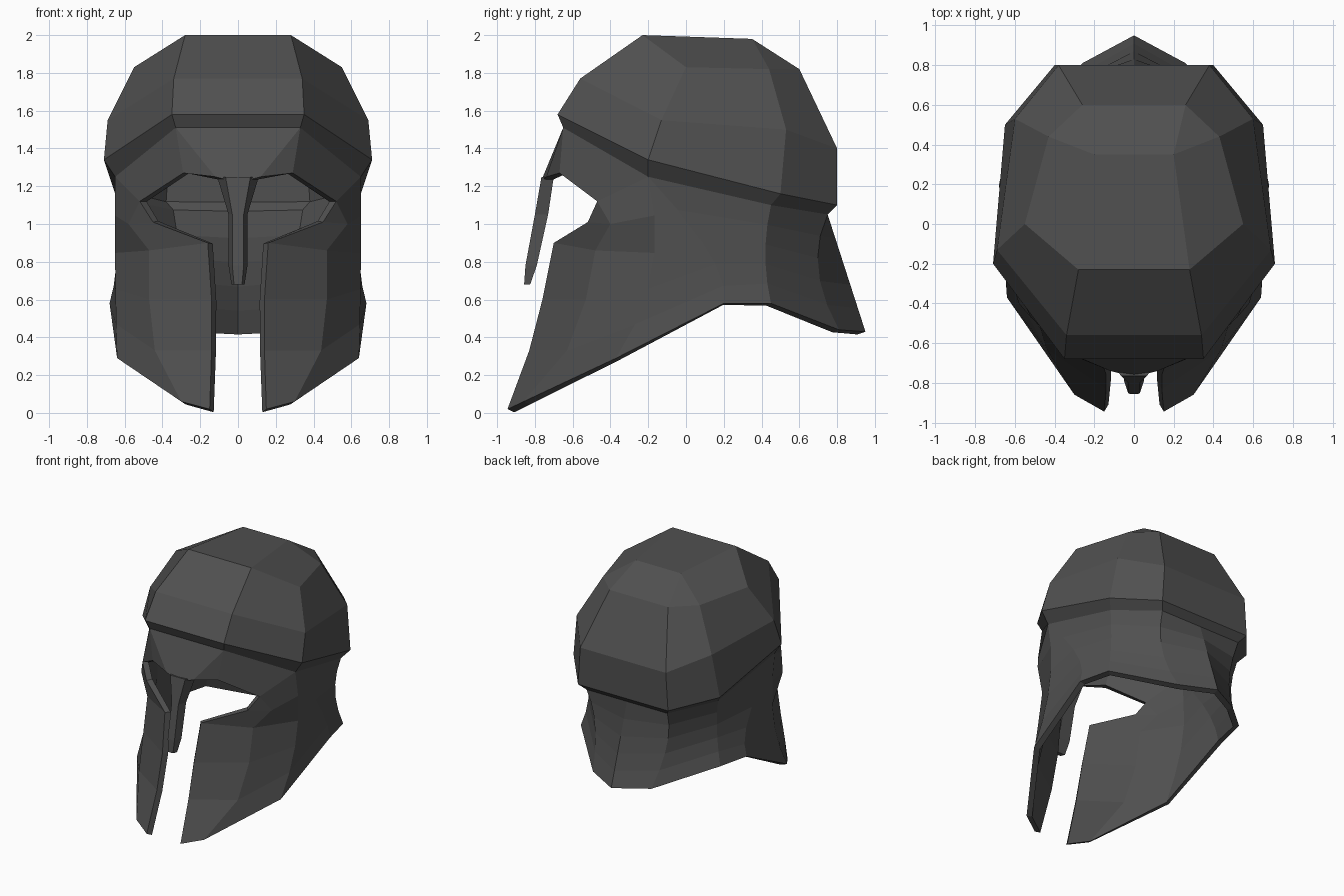
import bpy, bmesh
from mathutils import Vector as V

if "Cube" in bpy.data.objects:
    bpy.data.objects.remove(bpy.data.objects["Cube"])

iron = bpy.data.materials.new("dark_iron")
iron.diffuse_color = (0.08, 0.08, 0.08, 1)
iron.use_nodes = True
iron.node_tree.nodes["Principled BSDF"].inputs["Base Color"].default_value = iron.diffuse_color


def loft(bm, rows, closed=False):
    """Skin neighbouring rows of points; repeated points collapse to triangles."""
    for a, b in zip(rows, rows[1:]):
        n = len(a)
        for i in range(n if closed else n - 1):
            j = (i + 1) % n
            pts = []
            for p in (a[i], a[j], b[j], b[i]):
                if tuple(p) not in pts:
                    pts.append(tuple(p))
            if len(pts) > 2:
                bm.faces.new([bm.verts.new(p) for p in pts])


def arc(top, mid, bottom, n=6):
    """Curve through three points, sampled n times."""
    t, m, b = V(top), V(mid), V(bottom)
    out = []
    for i in range(n):
        u = i / (n - 1)
        p = t * (2*u - 1) * (u - 1) + m * 4*u * (1 - u) + b * u * (2*u - 1)
        out.append(tuple(p))
    out[0], out[-1] = tuple(top), tuple(bottom)
    return out


def finish(bm, name):
    bmesh.ops.remove_doubles(bm, verts=bm.verts, dist=0.001)
    bmesh.ops.recalc_face_normals(bm, faces=bm.faces)
    top = max(bm.faces, key=lambda f: f.calc_center_median().z)
    if top.normal.z < 0:
        bmesh.ops.reverse_faces(bm, faces=bm.faces)
    me = bpy.data.meshes.new(name)
    bm.to_mesh(me)
    bm.free()
    me.materials.append(iron)
    ob = bpy.data.objects.new(name, me)
    bpy.context.collection.objects.link(ob)
    return ob


shell = bmesh.new()

# Domed cap: rings from under the ridge up to the crown (right half)
rings = [
    [(.33, -.65, 1.51), (.65, -.20, 1.25), (.60, .45, 1.10), (.36, .75, 1.05)],
    [(.35, -.68, 1.58), (.71, -.20, 1.34), (.65, .50, 1.16), (.40, .80, 1.10)],
    [(.34, -.56, 1.77), (.69, -.13, 1.55), (.60, .53, 1.50), (.38, .80, 1.40)],
    [(.28, -.23, 2.00), (.55, .00, 1.83), (.43, .44, 1.82), (.26, .60, 1.82)],
]
b3, crown = rings[3][0], (.20, .35, 1.98)
rings.append([b3, b3, crown, crown])


def centre(p):
    return (0, p[1], p[2])


rows = [[centre(r[0])] + r + [centre(r[-1])] for r in rings]
rows.append([centre(p) for p in rows[-1]])
loft(shell, rows)

# Brow above the eye openings
t0, t1, t2, t3, t4, t5 = rows[0]
eye_top, eye_corner = (.29, -.67, 1.27), (.52, -.47, 1.12)
loft(shell, [[t0, t1, t1, t2],
             [(0, -.77, 1.22), (.12, -.74, 1.25), eye_top, eye_corner]])

# Cheek plate, side and neck guard as vertical strips from front to back
front_edge = [eye_corner, (.45, -.52, 1.01), (.16, -.70, .90),
              (.14, -.76, .60), (.14, -.83, .33), (.15, -.945, .02)]
cheek = [eye_corner, (.58, -.40, 1.0), (.47, -.48, .86),
         (.47, -.53, .60), (.44, -.63, .33), (.30, -.86, .06)]
loft(shell, [
    front_edge,
    cheek,
    arc(t2, (.65, -.18, .75), (.64, -.37, .29)),
    arc(t2, (.64, .12, .85), (.68, .20, .58)),
    arc(t3, (.57, .42, .84), (.62, .45, .58)),
    arc(t4, (.32, .70, .76), (.26, .81, .44)),
    arc(t5, (0, .85, .74), (0, .95, .43)),
])
helmet = finish(shell, "helmet_shell")
m = helmet.modifiers.new("mirror", 'MIRROR')
m.use_clip = True
s = helmet.modifiers.new("thickness", 'SOLIDIFY')
s.thickness = 0.045
s.offset = -1

# Nose guard: tapered bar with a narrower front face
nose = bmesh.new()
bars = []
for w, yf, yb, z in [(.11, -.765, -.70, 1.25), (.05, -.80, -.73, 1.05),
                     (.05, -.85, -.79, .78), (.035, -.857, -.825, .68)]:
    bars.append([(-w, yb, z), (-w * .6, yf, z), (w * .6, yf, z), (w, yb, z)])
loft(nose, bars, closed=True)
for ring in (bars[0], bars[-1]):
    nose.faces.new([nose.verts.new(p) for p in ring])
finish(nose, "nose_guard")
